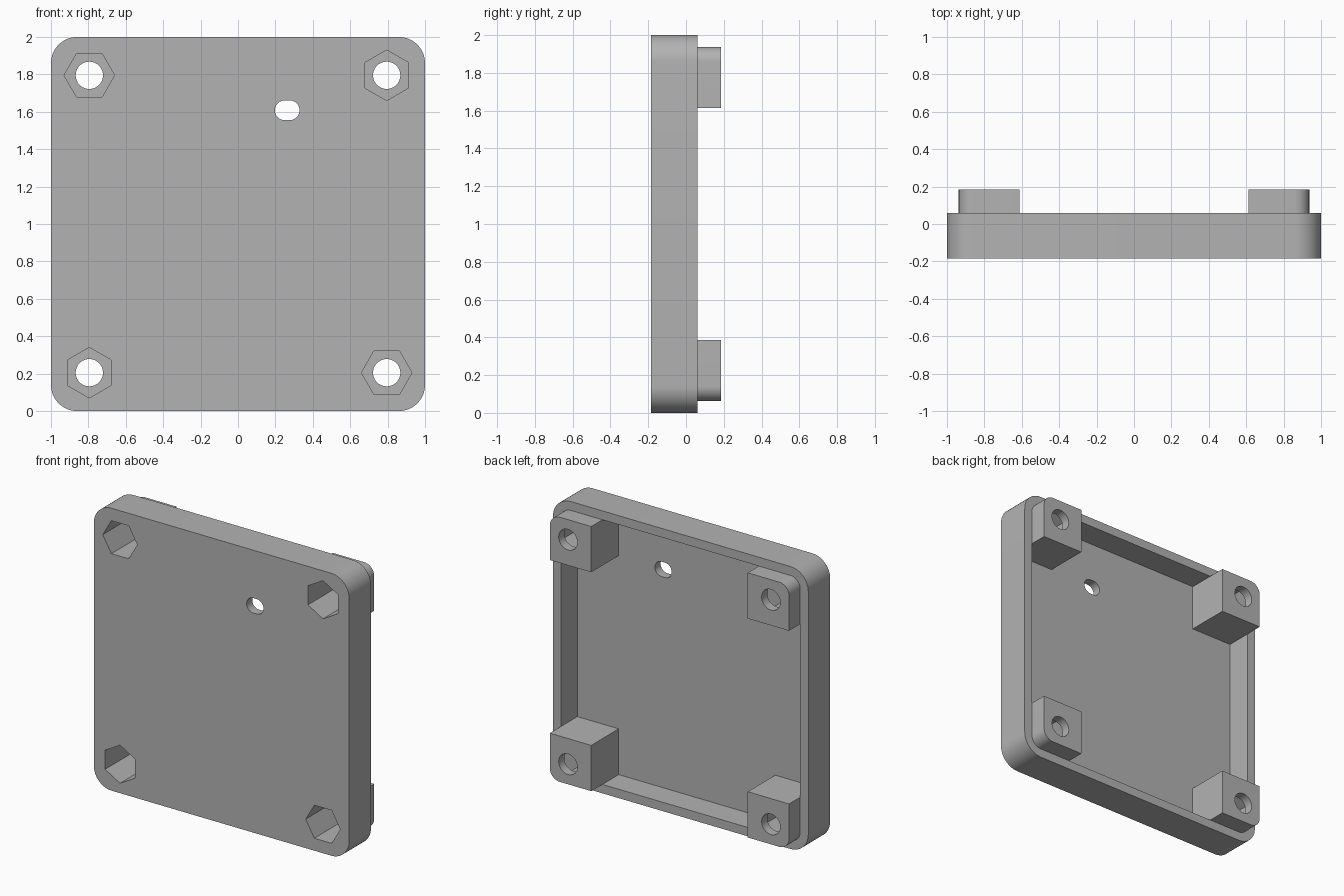
import bpy, bmesh
from math import sin, cos, pi, radians

cube = bpy.data.objects.get("Cube")
if cube:
    bpy.data.objects.remove(cube, do_unlink=True)

grey = bpy.data.materials.new("plain grey")
grey.use_nodes = True
COLOUR = (0.45, 0.45, 0.45, 1)
grey.diffuse_color = COLOUR
grey.node_tree.nodes["Principled BSDF"].inputs["Base Color"].default_value = COLOUR

FRONT, RIM, BACK = -0.185, 0.06, 0.185
WALL, RADIUS = 0.063, 0.14
FLOOR = FRONT + WALL
MID = 1.0                      # height of the plate centre
POST_IN, BOLT = 0.613, 0.795   # inner post face and bolt axis, from the centre


def arc(cx, cz, r, start, end, steps):
    """Points on a circular arc, angles in degrees."""
    return [(cx + r * cos(radians(start + (end - start) * i / steps)),
             cz + r * sin(radians(start + (end - start) * i / steps)))
            for i in range(steps + 1)]


def rounded_square(half, r):
    c = half - r
    pts = []
    for k, (sx, sz) in enumerate([(1, 1), (-1, 1), (-1, -1), (1, -1)]):
        pts += arc(sx * c, MID + sz * c, r, 90 * k, 90 * k + 90, 12)
    return pts


def prism(name, pts, y0, y1):
    """Extrude an x-z outline from y0 to y1."""
    bm = bmesh.new()
    face = bm.faces.new([bm.verts.new((x, y0, z)) for x, z in pts])
    moved = bmesh.ops.extrude_face_region(bm, geom=[face])["geom"]
    bmesh.ops.translate(bm, vec=(0, y1 - y0, 0),
                        verts=[v for v in moved if isinstance(v, bmesh.types.BMVert)])
    bmesh.ops.recalc_face_normals(bm, faces=bm.faces)
    mesh = bpy.data.meshes.new(name)
    bm.to_mesh(mesh)
    bm.free()
    mesh.materials.append(grey)
    obj = bpy.data.objects.new(name, mesh)
    bpy.context.collection.objects.link(obj)
    return obj


def combine(target, tool, operation):
    """Apply a boolean and remove the tool object."""
    mod = target.modifiers.new("combine", "BOOLEAN")
    mod.operation, mod.solver, mod.object = operation, "EXACT", tool
    with bpy.context.temp_override(object=target, active_object=target):
        bpy.ops.object.modifier_apply(modifier=mod.name)
    bpy.data.objects.remove(tool, do_unlink=True)


# Shallow tray, open at the back
tray = prism("tray", rounded_square(1, RADIUS), FRONT, RIM)
combine(tray, prism("pocket", rounded_square(1 - WALL, RADIUS - WALL), FLOOR, BACK + 0.1),
        "DIFFERENCE")

# Corner posts, each rounded only on its outer corner
for sx in (-1, 1):
    for sz in (-1, 1):
        out, r = 1 - WALL, RADIUS - WALL
        outline = [(POST_IN, POST_IN), (out, POST_IN)]
        outline += arc(out - r, out - r, r, 0, 90, 12) + [(POST_IN, out)]
        outline = [(sx * x, MID + sz * z) for x, z in outline]
        combine(tray, prism("post", outline, FLOOR - 0.03, BACK), "UNION")

# Nut recesses from the front and bolt holes through the posts
for sx in (-1, 1):
    for sz in (-1, 1):
        x, z = sx * BOLT, MID + sz * BOLT
        turn = 0 if sx != sz else 30
        nut = arc(x, z, 0.135, turn, turn + 360, 6)[:-1]
        combine(tray, prism("nut", nut, FRONT - 0.1, BACK - WALL), "DIFFERENCE")
        bolt = arc(x, z, 0.073, 0, 360, 40)[:-1]
        combine(tray, prism("bolt", bolt, FRONT - 0.1, BACK + 0.1), "DIFFERENCE")

# Cable slot through the floor
slot = arc(0.276, 1.608, 0.053, -90, 90, 12) + arc(0.25, 1.608, 0.053, 90, 270, 12)
combine(tray, prism("slot", slot, FRONT - 0.1, FLOOR + 0.05), "DIFFERENCE")

# Smooth the rounded corners, keep the edges sharp
for obj in bpy.context.selected_objects:
    obj.select_set(False)
tray.select_set(True)
bpy.context.view_layer.objects.active = tray
bpy.ops.object.shade_smooth_by_angle(angle=radians(30))
